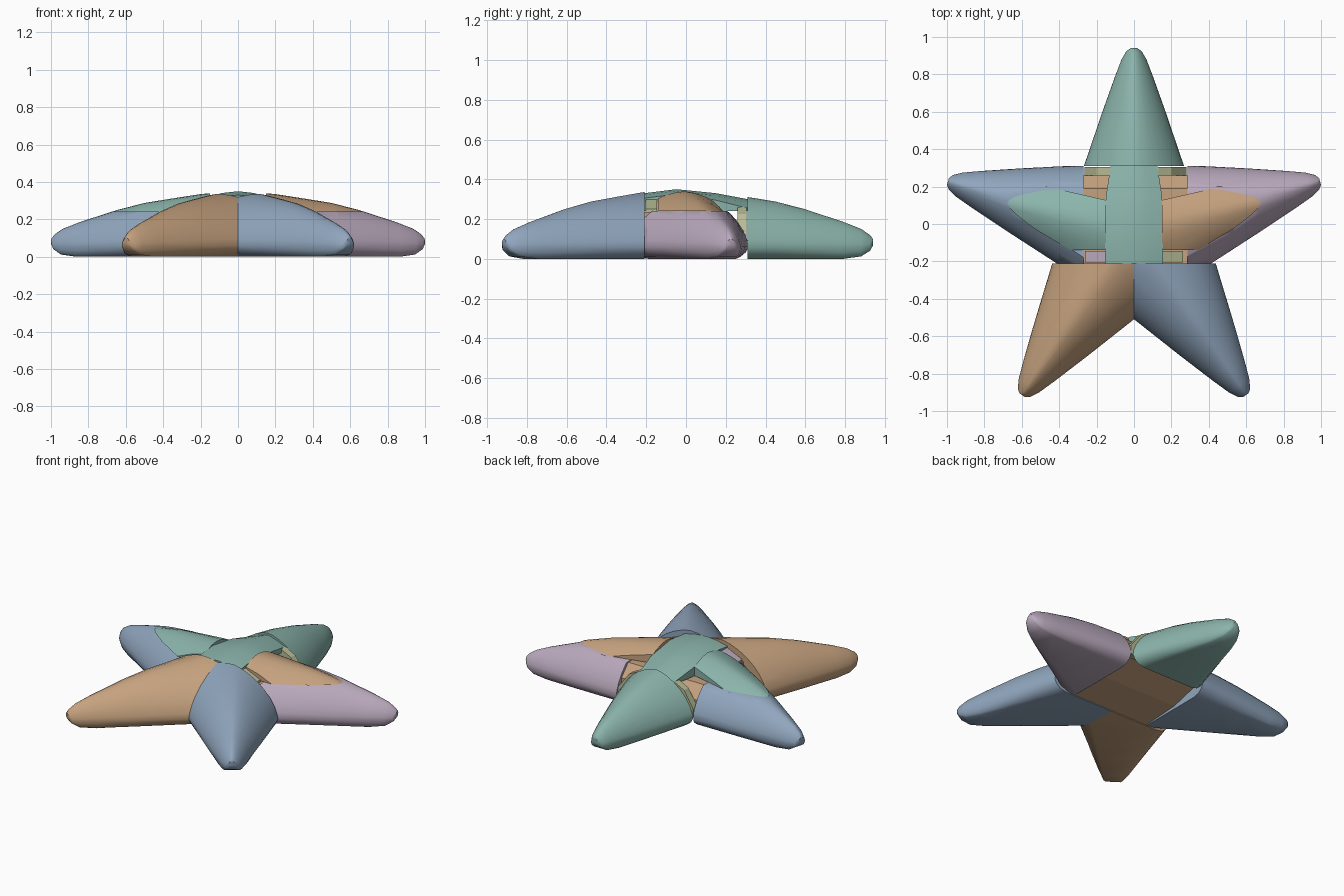
import bpy
import bmesh
import math
from mathutils import Vector

old = bpy.data.objects.get("Cube")
if old:
    bpy.data.objects.remove(old, do_unlink=True)


def material(name, rgb):
    m = bpy.data.materials.new(name)
    m.use_nodes = True
    m.diffuse_color = (*rgb, 1)
    m.node_tree.nodes["Principled BSDF"].inputs["Base Color"].default_value = (*rgb, 1)
    return m


teal = material("soft teal", (0.26, 0.46, 0.41))
blue = material("dusty blue", (0.28, 0.38, 0.51))
tan = material("warm tan", (0.56, 0.36, 0.21))
lavender = material("pale lavender", (0.49, 0.40, 0.51))
khaki = material("pale khaki", (0.48, 0.51, 0.31))


def finish(name, bm, mat, smooth=True):
    bmesh.ops.recalc_face_normals(bm, faces=bm.faces)
    mesh = bpy.data.meshes.new(name)
    bm.to_mesh(mesh)
    bm.free()
    mesh.materials.append(mat)
    ob = bpy.data.objects.new(name, mesh)
    bpy.context.collection.objects.link(ob)
    if smooth:
        bpy.ops.object.select_all(action='DESELECT')
        ob.select_set(True)
        bpy.context.view_layer.objects.active = ob
        bpy.ops.object.shade_smooth_by_angle(angle=math.radians(40))
    return ob


def loft(rings):
    """Skin a row of closed rings and cap both ends."""
    bm = bmesh.new()
    rows = [[bm.verts.new(p) for p in ring] for ring in rings]
    n = len(rows[0])
    for a, b in zip(rows, rows[1:]):
        for i in range(n):
            j = (i + 1) % n
            bm.faces.new((a[i], a[j], b[j], b[i]))
    bm.faces.new(rows[0])
    bm.faces.new(rows[-1])
    bmesh.ops.recalc_face_normals(bm, faces=bm.faces)
    return bm


def clip(bm, point, normal):
    """Remove everything on the normal's side of a plane and close the cut."""
    bmesh.ops.bisect_plane(bm, geom=bm.verts[:] + bm.edges[:] + bm.faces[:],
                           plane_co=Vector(point), plane_no=Vector(normal),
                           clear_outer=True)
    rim = [e for e in bm.edges if e.is_boundary]
    if rim:
        bmesh.ops.edgeloop_fill(bm, edges=rim)


# Arm stations: distance from the centre, half width, top, underside
STATIONS = [(0, .39, .352, 0), (.2, .322, .335, 0), (.35, .27, .312, 0),
            (.5, .22, .288, 0), (.65, .17, .25, 0), (.85, .10, .185, 0),
            (.94, .066, .15, .012), (.985, .04, .12, .04), (1, .018, .10, .065)]
CENTRE = Vector((0, -.04, 0))
WAIST = .06


def arm_body(angle, length):
    out = Vector((math.cos(angle), math.sin(angle), 0))
    side = Vector((-out.y, out.x, 0))
    rings = []
    for d, w, top, low in STATIONS:
        waist = max(WAIST, low + .02)
        ring = []
        # arched top
        for i in range(17):
            t = math.pi * i / 16
            c, s = math.cos(t), abs(math.sin(t))
            x = math.copysign(abs(c) ** 1.22, c) * w
            ring.append((x, waist + (top - waist) * s ** 1.22))
        # rounded underside
        for k, drop in ((-.95, .45), (-.84, .85), (-.68, 1), (.68, 1), (.84, .85), (.95, .45)):
            ring.append((w * k, waist + (low - waist) * drop))
        rings.append([CENTRE + out * d * length + side * x + Vector((0, 0, z))
                      for x, z in ring])
    return loft(rings)


def arm(name, mat, degrees, length, planes):
    bm = arm_body(math.radians(degrees), length)
    for point, normal in planes:
        clip(bm, point, normal)
    return finish(name, bm, mat)


FRONT, BACK, DECK = -.21, .31, .24

# Back arm
arm("back_arm", teal, 90, .98, [((0, BACK, 0), (0, -1, 0))])

# Side arms with a flat deck, the petals above them, and the front legs
for s, label, arm_mat, petal_mat, leg_mat, inner in (
        (1, "left", lavender, tan, blue, .285), (-1, "right", blue, teal, tan, .27)):
    arm(label + "_arm", arm_mat, 90 - s * 75, 1.03,
        [((s * inner, 0, 0), (-s, 0, 0)), ((0, FRONT, 0), (0, -1, 0)),
         ((0, BACK, 0), (0, 1, 0)), ((0, 0, DECK), (0, 0, 1))])
    arm(label + "_petal", petal_mat, 90 - s * 77, 1.02,
        [((s * .15, 0, 0), (-s, 0, 0)), ((0, 0, DECK), (0, 0, -1)),
         ((s * .16, .13, 0), (-s * .225, .974, 0)),
         ((s * .16, -.14, 0), (0, -1, 0))])
    arm(label + "_leg", leg_mat, -90 + s * 34.3, 1.06,
        [((0, 0, 0), (-s, 0, 0)), ((0, FRONT, 0), (0, 1, 0))])

# Roofed strip across the middle: y, half width, edge height, ridge height
strip = []
for y, w, edge, ridge in ((FRONT, .155, .305, .33), (-.05, .155, .325, .35),
                          (.15, .15, .295, .33), (BACK, .125, .255, .30)):
    strip.append([(-w, y, DECK), (-w, y, edge), (-w * .5, y, (edge + ridge) / 2 + .004),
                  (0, y, ridge), (w * .5, y, (edge + ridge) / 2 + .004),
                  (w, y, edge), (w, y, DECK)])
finish("centre_strip", loft(strip), teal)


def cross_prism(name, mat, y0, y1, profile):
    """Extrude an x-z profile along y."""
    return finish(name, loft([[(x, y, z) for x, z in profile] for y in (y0, y1)]), mat, False)


# Core block, with a two-plane underside
core = [(FRONT, .005), (.05, .02), (.26, .075), (.26, .16), (.19, .235), (FRONT, .235)]
finish("core_block", loft([[(x, y, z) for y, z in core] for x in (-.27, .285)]), tan, False)

# Back bar, its ends trimmed down into the valleys between the arms
cross_prism("back_bar", khaki, .26, .305,
            [(-.265, .065), (.28, .065), (.28, .12), (.2, .225), (.13, .26),
             (-.13, .26), (-.2, .225), (-.265, .12)])

# Small keys in front, sloping outward
for name, mat, s in (("left_key", khaki, 1), ("right_key", lavender, -1)):
    cross_prism(name, mat, FRONT + .005, -.145,
                [(s * .15, .2), (s * .263, .2), (s * .263, .25), (s * .15, .3)])
